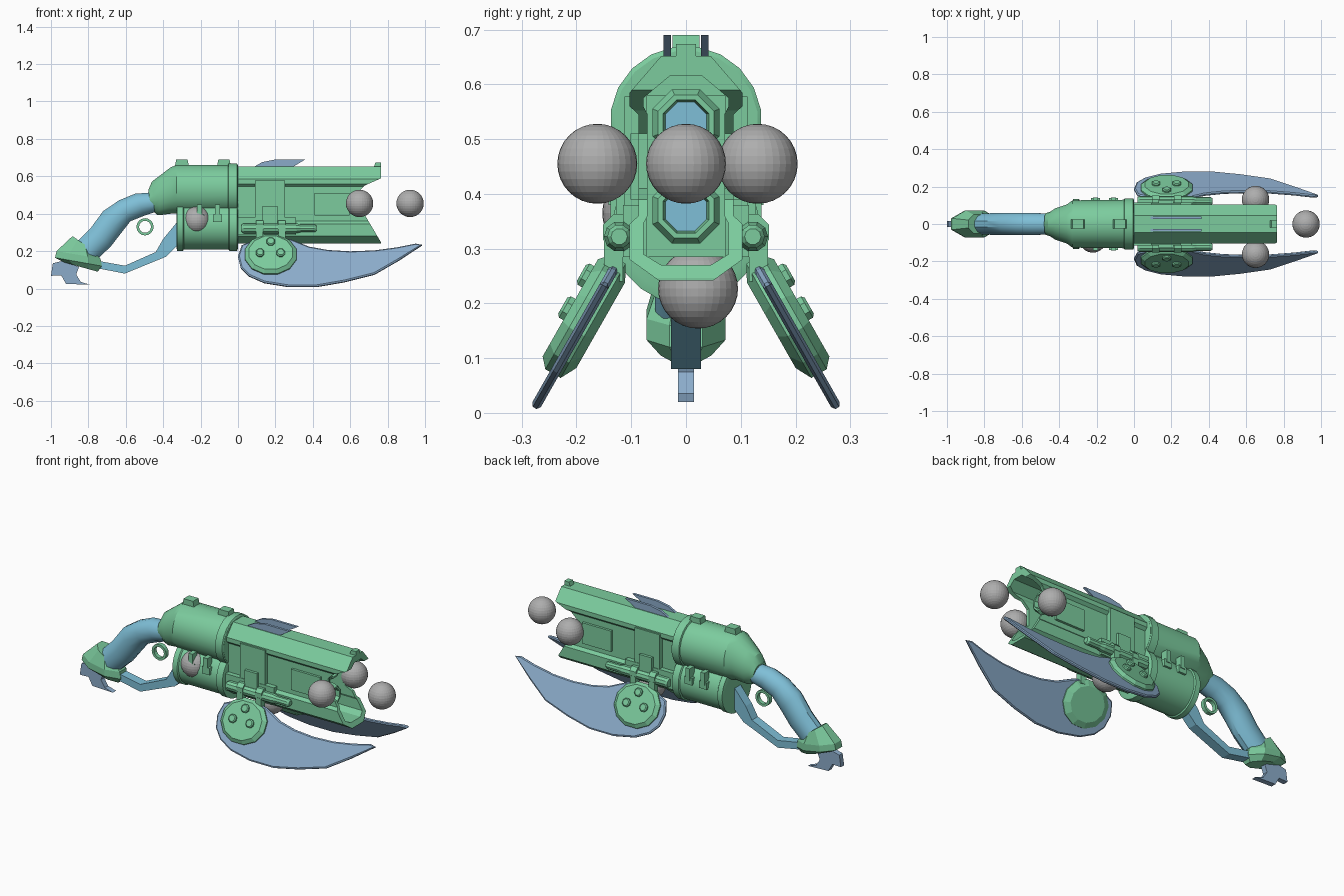
import bpy, bmesh, math
from mathutils import Matrix, Vector

if "Cube" in bpy.data.objects:
    bpy.data.objects.remove(bpy.data.objects["Cube"])


def material(name, rgb):
    m = bpy.data.materials.new(name)
    m.diffuse_color = (*rgb, 1)
    m.use_nodes = True
    m.node_tree.nodes["Principled BSDF"].inputs["Base Color"].default_value = m.diffuse_color
    return m


GREEN = material("jade green", (0.20, 0.60, 0.34))
TEAL = material("sky blue", (0.21, 0.52, 0.68))
STEEL = material("steel blue", (0.26, 0.41, 0.59))
GREY = material("grey", (0.42, 0.42, 0.42))


def finish(name, bm, mat, smooth=None):
    bmesh.ops.recalc_face_normals(bm, faces=bm.faces)
    me = bpy.data.meshes.new(name)
    bm.to_mesh(me)
    bm.free()
    me.materials.append(mat)
    ob = bpy.data.objects.new(name, me)
    bpy.context.collection.objects.link(ob)
    if smooth:
        bpy.ops.object.select_all(action='DESELECT')
        ob.select_set(True)
        bpy.context.view_layer.objects.active = ob
        bpy.ops.object.shade_smooth_by_angle(angle=math.radians(smooth))
    return ob


def rings(name, loops, mat, smooth=None, closed=False):
    """Skin a list of equal-length point loops; cap the ends or join them."""
    bm = bmesh.new()
    vs = [[bm.verts.new(p) for p in lp] for lp in loops]
    n = len(vs[0])
    pairs = list(zip(vs, vs[1:])) + ([(vs[-1], vs[0])] if closed else [])
    for a, b in pairs:
        for i in range(n):
            j = (i + 1) % n
            bm.faces.new((a[i], a[j], b[j], b[i]))
    if not closed:
        bm.faces.new(vs[0])
        bm.faces.new(vs[-1])
    return finish(name, bm, mat, smooth)


def prism(name, pts, y0, y1, mat):
    return rings(name, [[(x, y, z) for x, z in pts] for y in (y0, y1)], mat)


def box(name, x0, x1, y0, y1, z0, z1, mat=GREEN):
    return prism(name, [(x0, z0), (x1, z0), (x1, z1), (x0, z1)], y0, y1, mat)


def loft(name, sections, n, mat, smooth=None):
    """Sections are (x, z) of two opposite rim points plus half width in y."""
    loops = []
    for xa, za, xb, zb, w in sections:
        lp = []
        for i in range(n):
            t = 2 * math.pi * (i + 0.5) / n
            k = 0.5 + 0.5 * math.cos(t) / math.cos(math.pi / n)
            lp.append((xb + (xa - xb) * k, w * math.sin(t), zb + (za - zb) * k))
        loops.append(lp)
    return rings(name, loops, mat, smooth)


def turned(name, y, z, profile, n, mat, smooth=None, closed=False):
    """Turned part along x from (x, radius) pairs."""
    loops = [[(x, y + r * math.sin(2 * math.pi * (i + .5) / n),
               z + r * math.cos(2 * math.pi * (i + .5) / n)) for i in range(n)]
             for x, r in profile]
    return rings(name, loops, mat, smooth, closed)


def sided(half):
    return half + [(-y, z) for y, z in reversed(half)]


# Hollow barrel housing with a V-shaped open mouth
outer = sided([(.045, .652), (.103, .585), (.103, .56), (.087, .545),
               (.087, .36), (.103, .345), (.103, .28), (.05, .242)])
inner = sided([(.03, .615), (.078, .575), (.078, .56), (.07, .545),
               (.07, .36), (.078, .345), (.078, .29), (.045, .27)])
housing = rings("barrel_housing",
                [[(x, y, z) for y, z in sec] for x, sec in
                 ((-.02, outer), (.765, outer), (.765, inner), (-.02, inner))],
                GREEN, closed=True)
cutter = prism("mouth_cutter", [(.85, .635), (.76, .587), (.68, .552), (.635, .51),
                                (.635, .41), (.68, .39), (.76, .255), (.85, .10)],
               -.3, .3, GREEN)
mod = housing.modifiers.new("mouth", 'BOOLEAN')
mod.operation, mod.solver, mod.object = 'DIFFERENCE', 'EXACT', cutter
bpy.context.view_layer.objects.active = housing
bpy.ops.object.modifier_apply(modifier="mouth")
bpy.data.objects.remove(cutter)
box("bulkhead", .52, .54, -.072, .072, .285, .58)

# Twin barrels with blue bores
for tag, z in (("upper", .53), ("lower", .37)):
    turned(tag + "_barrel", 0, z, [(.5, .066), (.60, .066), (.62, .055), (.62, .045),
                                   (.59, .040), (.5, .040)], 8, GREEN, closed=True)
    turned(tag + "_bore", 0, z, [(.5, .041), (.595, .041)], 8, TEAL)

# Receiver, collar and rear sights
loft("receiver", [(-.48, .525, -.465, .43, .058), (-.46, .572, -.435, .395, .066),
                  (-.42, .602, -.42, .392, .085), (-.36, .648, -.36, .40, .105),
                  (-.33, .66, -.33, .40, .128), (0, .66, 0, .40, .132)], 20, GREEN, 25)
turned("receiver_collar", 0, .531, [(-.055, .128), (-.05, .139), (-.005, .139), (0, .13)],
       20, GREEN, 25)
for i, x in enumerate((-.30, -.075)):
    prism(f"top_lug_{i}", [(x - .04, .64), (x - .03, .69), (x + .03, .69), (x + .04, .64)],
          -.025, .025, GREEN)
prism("front_sight", [(.725, .645), (.735, .674), (.765, .674), (.765, .645)],
      -.018, .018, GREEN)

# Lower drum with end rims
turned("drum", 0, .335, [(-.33, .115), (-.325, .135), (-.295, .135), (-.29, .128),
                         (-.05, .128), (-.045, .136), (-.005, .136), (0, .12)],
       24, GREEN, 25)

# Grip, pommel, hook, trigger guard and trigger ring
loft("grip", [(-.44, .515, -.44, .41, .058), (-.55, .507, -.50, .39, .06),
              (-.635, .472, -.575, .36, .062), (-.72, .415, -.63, .29, .062),
              (-.79, .32, -.68, .225, .06), (-.87, .24, -.76, .15, .058)], 12, TEAL, 35)
loft("pommel", [(-.885, .28, -.79, .215, .055), (-.97, .20, -.735, .16, .078),
                (-.978, .165, -.728, .12, .078), (-.93, .14, -.75, .09, .05)], 8, GREEN)
prism("pommel_hook", [(-.99, .135), (-.93, .15), (-.85, .115), (-.865, .075), (-.84, .035),
                      (-.79, .02), (-.92, .025), (-.945, .07), (-1, .068)],
      -.015, .015, STEEL)
prism("trigger_guard", [(-.31, .36), (-.33, .35), (-.40, .265), (-.44, .195), (-.605, .122),
                        (-.76, .15), (-.76, .11), (-.605, .08), (-.385, .17), (-.31, .245)],
      -.027, .027, TEAL)
loops = []
for r, y in ((.046, -.012), (.046, .012), (.032, .012), (.032, -.012)):
    loops.append([(-.497 + r * math.cos(i * math.pi / 8), y, .33 + r * math.sin(i * math.pi / 8))
                  for i in range(16)])
rings("trigger_ring", loops, GREEN, closed=True)

# Blade outline in front view, heel first
BLADE = [(.02, .23), (.0, .17), (.015, .11), (.06, .065), (.14, .03), (.27, .009),
         (.42, .009), (.57, .035), (.73, .075), (.86, .15), (.985, .232), (.95, .238),
         (.85, .218), (.73, .202), (.6, .197), (.48, .204), (.38, .222), (.28, .262), (.15, .28)]

for s, tag in ((-1, "near"), (1, "far")):
    # Tilted frame: x, down along the blade, outward normal
    frame = Matrix(((1, 0, 0, 0), (0, s * .495, s * .869, s * .122),
                    (0, -.869, .495, .28), (0, 0, 0, 1)))

    def tilted(x, z, n):
        return frame @ Vector((x, (.28 - z) / .869, n))

    # Curved side blade with a bevelled edge
    bm = bmesh.new()
    layers = [[bm.verts.new(tilted(x, z, n)) for x, z in BLADE] for n in (-.004, .004)]
    caps = [bm.faces.new(l) for l in layers]
    for i in range(len(BLADE)):
        j = (i + 1) % len(BLADE)
        bm.faces.new((layers[0][i], layers[0][j], layers[1][j], layers[1][i]))
    bmesh.ops.recalc_face_normals(bm, faces=bm.faces)
    for f in caps:
        bmesh.ops.inset_region(bm, faces=[f], thickness=.007, depth=.005)
    finish(tag + "_blade", bm, STEEL)

    # Pivot disc through the blade, with three studs
    def disc(name, cx, cz, rx, rz, steps, n):
        rings(name, [[tilted(cx + k * rx * math.cos(2 * math.pi * (i + .5) / n),
                             cz + k * rz * math.sin(2 * math.pi * (i + .5) / n), h)
                      for i in range(n)] for k, h in steps], GREEN)

    disc(tag + "_pivot_disc", .175, .175, .142, .108,
         [(.75, -.03), (1, -.014), (1, .018), (.85, .034)], 12)
    for i, (x, z) in enumerate(((.175, .232), (.118, .172), (.228, .172))):
        disc(f"{tag}_stud_{i}", x, z, .024, .021, [(1, .02), (1, .043), (.75, .048)], 8)

    def side_box(name, x0, x1, y0, y1, z0, z1):
        box(f"{tag}_{name}", x0, x1, s * y0, s * y1, z0, z1)

    # Side plates and hinge
    side_box("side_panel", .41, .595, .08, .101, .39, .51)
    side_box("hinge_plate", .09, .25, .08, .112, .37, .578)
    side_box("hinge_base", .0, .31, .08, .115, .285, .38)
    side_box("hinge_strap", .13, .21, .11, .128, .34, .44)
    turned(tag + "_hinge_rod", s * .122, .322,
           [(.02, .022), (.03, .028), (.31, .028), (.335, .022), (.41, .022), (.42, .015)],
           10, GREEN)
    for i, x in enumerate((.115, .235)):
        turned(f"{tag}_hinge_clamp_{i}", s * .118, .33, [(x - .02, .036), (x + .02, .036)],
               8, GREEN)
        side_box(f"hinge_arm_{i}", x - .018, x + .018, .115, .15, .24, .33)

    # Drum latches
    for i, x in enumerate((-.205, -.11)):
        side_box(f"latch_{i}", x - .024, x + .024, .10, .138, .355, .395)
        side_box(f"latch_pin_{i}", x - .013, x + .013, .10, .142, .38, .45)

    # Thin fin on top
    prism(tag + "_top_fin", [(.08, .648), (.13, .676), (.20, .69), (.36, .69), (.29, .648)],
          s * .034 - .007, s * .034 + .007, STEEL)

# Loose grey balls
for i, p in enumerate(((.92, 0, .455), (.65, -.162, .455), (.65, .131, .455),
                       (.2, .022, .227), (-.22, -.08, .365))):
    bm = bmesh.new()
    bmesh.ops.create_uvsphere(bm, u_segments=32, v_segments=16, radius=.073,
                              matrix=Matrix.Translation(p))
    finish(f"ball_{i}", bm, GREY)
